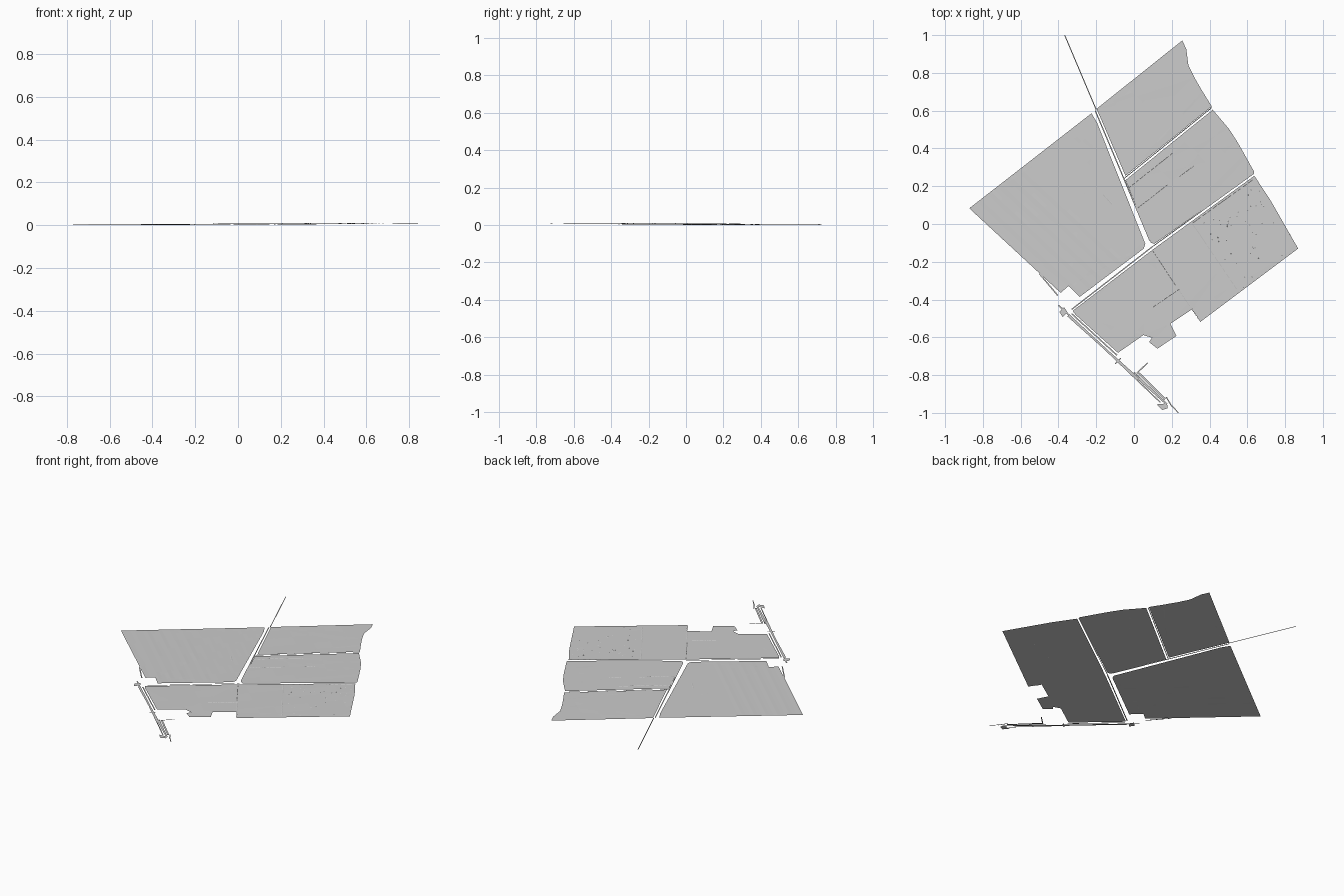
import bpy, bmesh, math, random
from mathutils import Vector

if "Cube" in bpy.data.objects:
    bpy.data.objects.remove(bpy.data.objects["Cube"])

random.seed(4)
U = Vector((0.80, 0.60, 0))      # along the long field edges
V = Vector((-0.73, 0.68, 0))     # along the furrows of the left field


def ground(x, y):
    # gentle slope falling towards the back left
    return 0.0065 * max(0, 0.7 * x - 0.5 * y + 0.757)


def finish(name, bm):
    me = bpy.data.meshes.new(name)
    bm.to_mesh(me)
    bm.free()
    ob = bpy.data.objects.new(name, me)
    bpy.context.collection.objects.link(ob)
    return ob


def cut(bm, direction, step):
    n = int(1.4 / step)
    for i in range(-n, n + 1):
        bmesh.ops.bisect_plane(bm, geom=bm.verts[:] + bm.edges[:] + bm.faces[:],
                               plane_co=direction * (i * step + 0.003), plane_no=direction)


def field(name, outline, ripple=0.0, step=0.1):
    """Flat outline, sliced into a grid and draped over the slope."""
    bm = bmesh.new()
    bm.faces.new([bm.verts.new((x, y, 0)) for x, y in outline])
    bmesh.ops.triangulate(bm, faces=bm.faces[:])
    cut(bm, V, 0.1)
    cut(bm, Vector((V.y, -V.x, 0)), step)
    across = Vector((V.y, -V.x, 0))
    for v in bm.verts:
        d = v.co.dot(across)
        inner = not v.is_boundary
        v.co.z = ground(v.co.x, v.co.y)
        if inner:
            v.co.z += ripple * random.uniform(-1, 1)
            if step < 0.1 and d < -0.13:
                v.co.z += 0.0005 * (1 if round((d - 0.003) / step) % 3 == 0 else 0)
    bmesh.ops.recalc_face_normals(bm, faces=bm.faces[:])
    bm.normal_update()
    for f in bm.faces:
        if f.normal.z < 0:
            f.normal_flip()
    return finish(name, bm)


def strips(name, lines, crest=0.0, dash=None):
    """Thin ribbons (start, end, width); crest lifts the middle into a low bank."""
    bm = bmesh.new()
    for (x0, y0), (x1, y1), w in lines:
        a, b = Vector((x0, y0, 0)), Vector((x1, y1, 0))
        side = (b - a).normalized().cross(Vector((0, 0, 1))) * w / 2
        n = dash or 8
        for i in range(n):
            t1 = i + (random.uniform(0.5, 1.0) if dash else 1)
            rows = []
            for t in (i / n, t1 / n):
                p = a.lerp(b, t)
                row = []
                for s in (-1, 0, 1):
                    q = p + side * s
                    q.z = ground(q.x, q.y) + (crest if s == 0 else 0) + (0.0002 if crest else 0)
                    row.append(bm.verts.new(q))
                rows.append(row)
            for k in (0, 1):
                f = bm.faces.new((rows[0][k], rows[0][k + 1], rows[1][k + 1], rows[1][k]))
                f.normal_update()
                if f.normal.z < 0:
                    f.normal_flip()
    return finish(name, bm)


# The four fields
field("left_field", [(-.872, .083), (-.225, .586), (-.195, .535), (.06, -.105), (.052, -.13),
                     (-.288, -.386), (-.346, -.328), (-.388, -.364), (-.402, -.352)],
      ripple=0.0001, step=0.022)
field("upper_field", [(-.198, .61), (.256, .972), (.277, .925), (.288, .84), (.32, .775),
                      (.362, .703), (.412, .622), (-.045, .255)], ripple=0.0002)
field("middle_field", [(-.045, .232), (.417, .605), (.504, .502), (.55, .43), (.584, .37),
                       (.637, .275), (.63, .262), (.108, -.105), (.09, -.1)], ripple=0.0002)
field("lower_field", [(-.325, -.46), (.1, -.135), (.637, .255), (.72, .13), (.869, -.13),
                      (.351, -.518), (.309, -.45), (.193, -.528), (.225, -.592), (.124, -.66),
                      (.08, -.625), (.095, -.602), (.05, -.588), (-.085, -.682), (-.31, -.48)],
      ripple=0.0002)

# Road verges between the fields
strips("road_verges", [
    ((-.367, 1.0), (-.2, .605), .005),
    ((-.205, .60), (.085, -.09), .006),
    ((-.05, .243), (.412, .616), .004),
    ((-.33, -.452), (.095, -.122), .006),
    ((.095, -.122), (.635, .268), .004),
    ((-.33, -.475), (-.09, -.695), .007),
    ((-.5, -.264), (-.404, -.378), .007),
])

# Low banks and ditches crossing the fields
strips("field_banks", [
    ((.309, .005), (.552, -.354), .007),
    ((.10, -.143), (.22, -.325), .005),
    ((.24, -.35), (.345, -.505), .007),
    ((-.03, .19), (.21, .38), .006),
    ((.02, .085), (.18, .21), .006),
    ((.24, .25), (.32, .31), .005),
    ((.31, .005), (.63, .235), .005),
    ((.10, -.44), (.24, -.345), .005),
    ((-.16, .155), (-.115, .105), .008),
], crest=0.001, dash=12)

# Paired pavement strips of the street at the bottom left
strips("street_pavements", [
    ((-.40, -.43), (.02, -.82), .008),
    ((-.35, -.485), (.175, -.955), .010),
    ((.0, -.785), (.16, -.94), .006),
    ((-.33, -.495), (.14, -.945), .006),
    ((.02, -.785), (.165, -.928), .011),
    ((.015, -.79), (.072, -.735), .006),
    ((.17, -.915), (.20, -.965), .006),
    ((.19, -.95), (.235, -1.0), .005),
    ((-.10, -.74), (-.07, -.71), .006),
])
field("street_corner_west", [(-.395, -.465), (-.37, -.44), (-.352, -.468), (-.378, -.492)])
field("street_corner_east", [(.12, -.955), (.175, -.95), (.178, -.975), (.15, -.985)])

# Scattered small mounds in the lower right field
bm = bmesh.new()
for i in range(45):
    p = Vector((.36, .0, 0)) + Vector((.30, .21, 0)) * random.random() \
        + Vector((.22, -.34, 0)) * random.random() ** 1.4
    r = random.uniform(.002, .005)
    z = ground(p.x, p.y)
    top = bm.verts.new((p.x, p.y, z + .0015))
    ring = [bm.verts.new((p.x + r * math.cos(a * math.tau / 5),
                          p.y + r * math.sin(a * math.tau / 5), z)) for a in range(5)]
    for a in range(5):
        bm.faces.new((ring[a], ring[(a + 1) % 5], top))
finish("field_mounds", bm)
